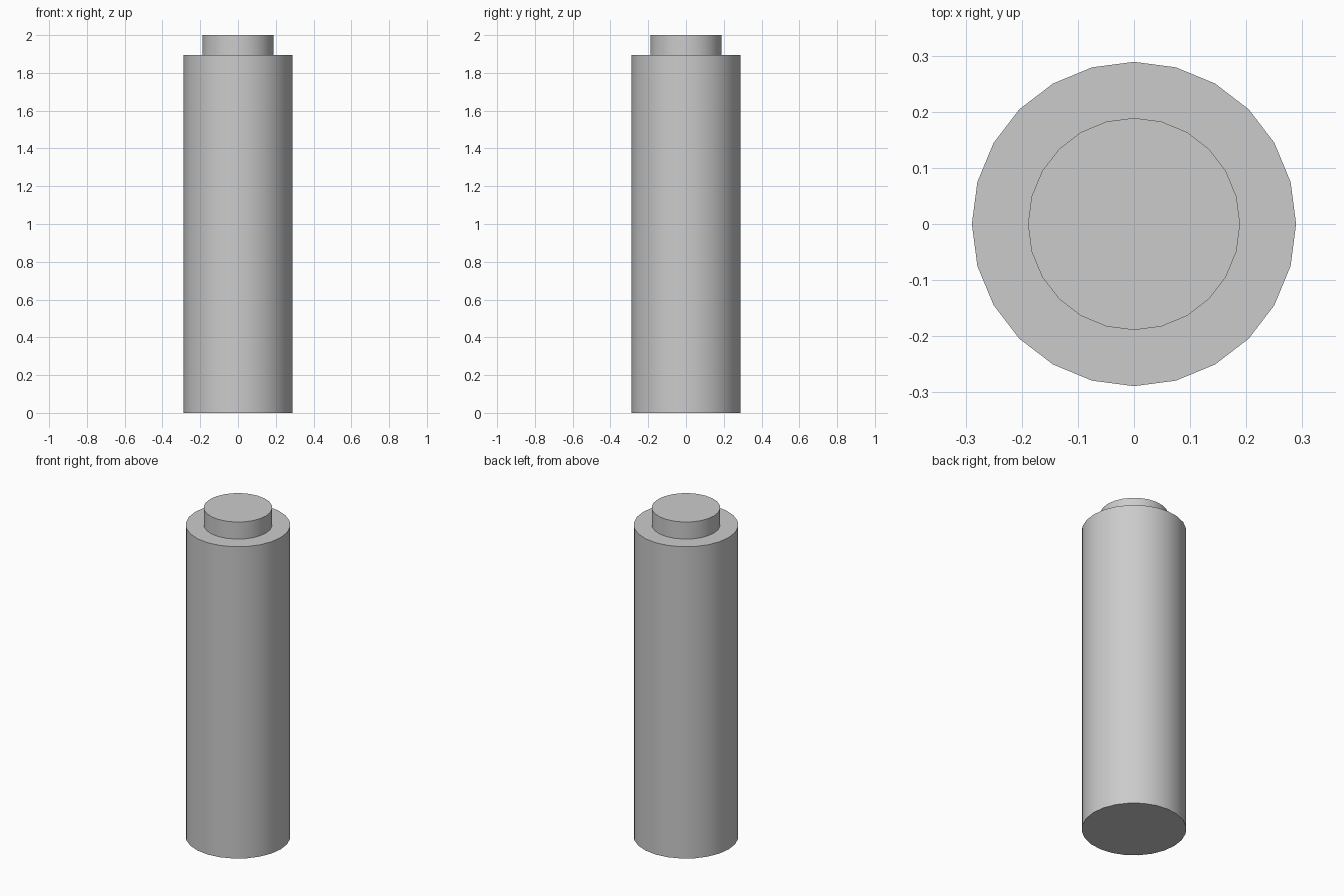
import bpy
import math

if "Cube" in bpy.data.objects:
    bpy.data.objects.remove(bpy.data.objects["Cube"])

SIDES = 24


def cylinder(name, radius, z_bottom, z_top):
    bpy.ops.mesh.primitive_cylinder_add(
        vertices=SIDES, radius=radius, depth=z_top - z_bottom,
        location=(0, 0, (z_bottom + z_top) / 2))
    obj = bpy.context.object
    obj.name = name
    bpy.ops.object.shade_smooth_by_angle(angle=math.radians(30))
    return obj


# Main barrel
cylinder("body", 0.289, 0.0, 1.896)

# Narrow raised cap on top
cylinder("top_cap", 0.189, 1.896, 2.0)
